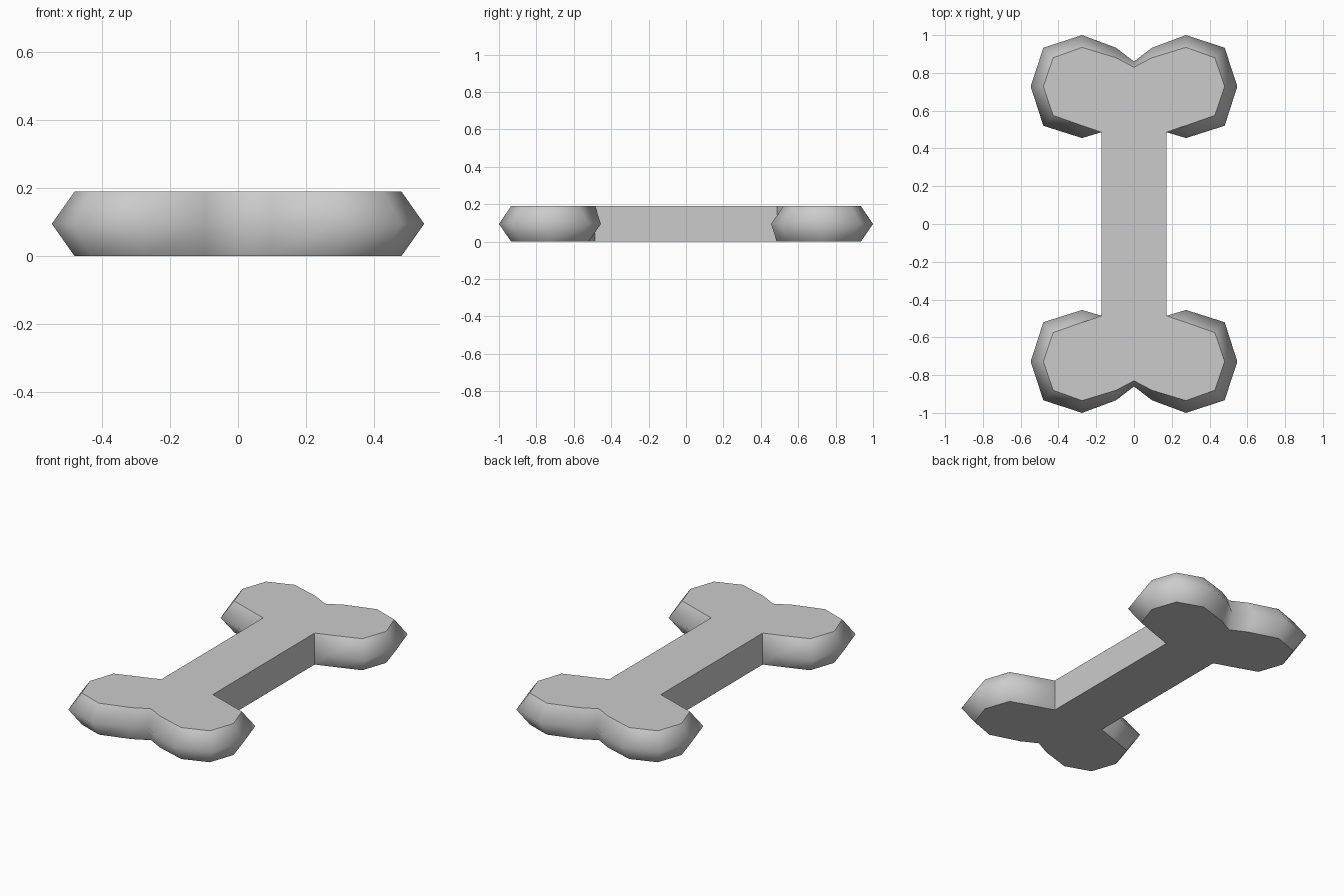
import bpy
import bmesh

cube = bpy.data.objects.get("Cube")
if cube:
    bpy.data.objects.remove(cube, do_unlink=True)

HEIGHT = 0.19

# Quarter outlines, from the shaft corner round one knob to the end notch
WIDE = [(0.172, 0.486), (0.275, 0.455), (0.48, 0.52), (0.547, 0.728),
        (0.48, 0.933), (0.275, 1.0), (0.095, 0.933), (0, 0.86)]
NARROW = [(0.172, 0.486), (0.275, 0.521), (0.428, 0.575), (0.48, 0.728),
          (0.428, 0.88), (0.275, 0.935), (0.095, 0.88), (0, 0.83)]


def full_outline(quarter):
    """Mirror a quarter outline across x and y into a closed loop."""
    back = quarter + [(-x, y) for x, y in quarter[-2::-1]]
    return back + [(-x, -y) for x, y in back]


# Bone body: three stacked outlines, widest at mid height
bm = bmesh.new()
rings = []
for quarter, z in ((NARROW, 0), (WIDE, HEIGHT / 2), (NARROW, HEIGHT)):
    rings.append([bm.verts.new((x, y, z)) for x, y in full_outline(quarter)])

count = len(rings[0])
for low, high in zip(rings, rings[1:]):
    for i in range(count):
        j = (i + 1) % count
        bm.faces.new((low[i], low[j], high[j], high[i]))
caps = [bm.faces.new(rings[0][::-1]), bm.faces.new(rings[2])]
bmesh.ops.recalc_face_normals(bm, faces=bm.faces)

# Rounded knob sides, with crisp cap rims and shaft corners
for face in bm.faces:
    face.smooth = face not in caps
for edge in bm.edges:
    a, b = edge.verts
    at_corner = all(abs(abs(v.co.x) - WIDE[0][0]) < 0.001 for v in (a, b))
    on_rim = any(face in caps for face in edge.link_faces)
    edge.smooth = not (on_rim or (at_corner and abs(a.co.y - b.co.y) < 0.001))

mesh = bpy.data.meshes.new("bone")
bm.to_mesh(mesh)
bm.free()
bone = bpy.data.objects.new("bone", mesh)
bpy.context.collection.objects.link(bone)

# Plain pale grey
grey = bpy.data.materials.new("pale grey")
grey.use_nodes = True
colour = (0.6, 0.6, 0.6, 1)
grey.diffuse_color = colour
grey.node_tree.nodes["Principled BSDF"].inputs["Base Color"].default_value = colour
mesh.materials.append(grey)
